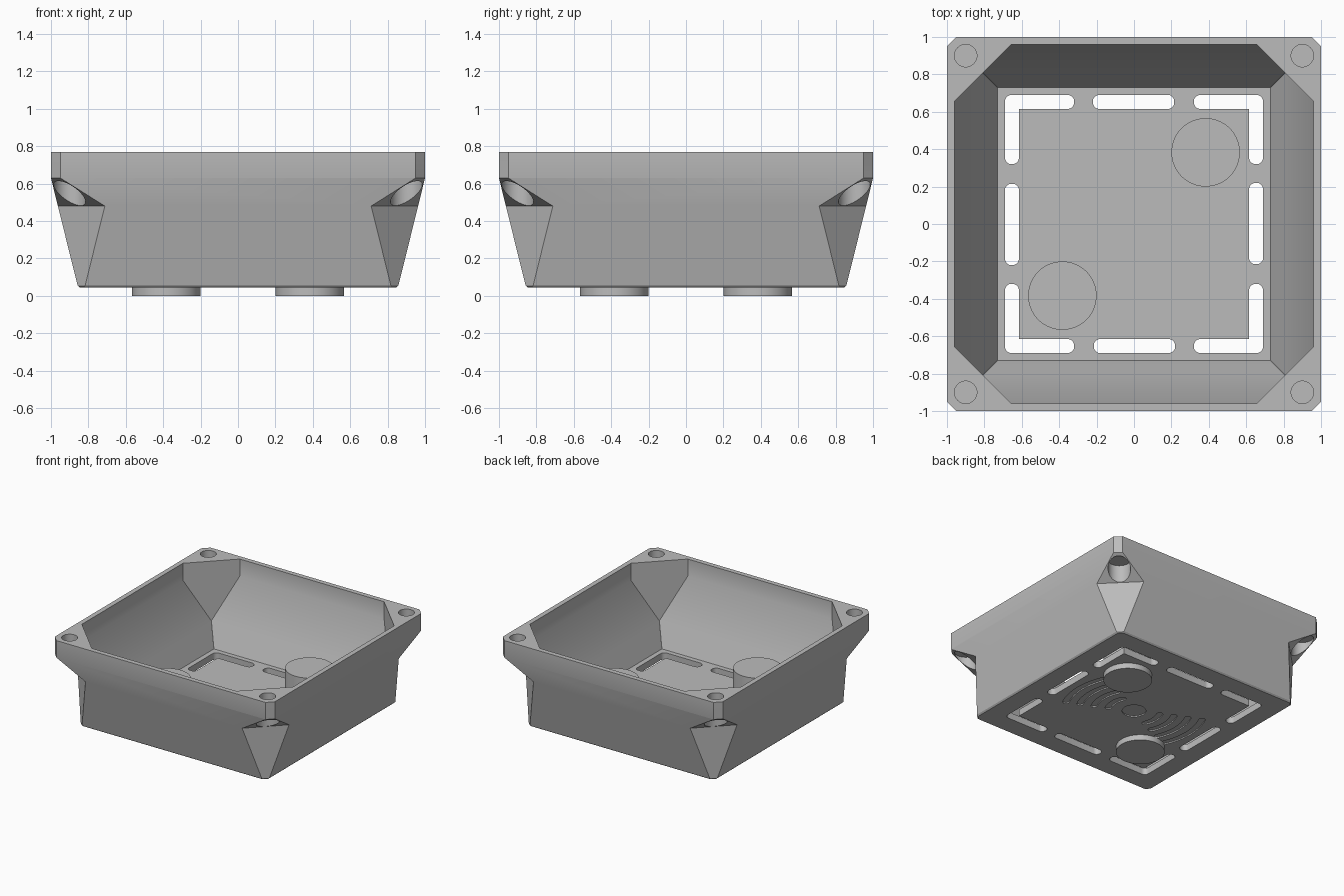
import bpy, bmesh, math
from mathutils import Vector

if "Cube" in bpy.data.objects:
    bpy.data.objects.remove(bpy.data.objects["Cube"])

grey = bpy.data.materials.new("plain_grey")
grey.diffuse_color = (0.5, 0.5, 0.5, 1)
grey.use_nodes = True
grey.node_tree.nodes["Principled BSDF"].inputs["Base Color"].default_value = grey.diffuse_color


def make(name, rings):
    """Closed solid lofted through rings of equal point count."""
    bm = bmesh.new()
    vs = [[bm.verts.new(p) for p in r] for r in rings]
    n = len(vs[0])
    for a, b in zip(vs, vs[1:]):
        for i in range(n):
            bm.faces.new((a[i], a[(i + 1) % n], b[(i + 1) % n], b[i]))
    bm.faces.new(vs[0][::-1])
    bm.faces.new(vs[-1])
    bmesh.ops.recalc_face_normals(bm, faces=bm.faces)
    me = bpy.data.meshes.new(name)
    bm.to_mesh(me)
    bm.free()
    ob = bpy.data.objects.new(name, me)
    bpy.context.collection.objects.link(ob)
    me.materials.append(grey)
    return ob


def prism(name, outline, z0, z1):
    return make(name, [[(x, y, z) for x, y in outline] for z in (z0, z1)])


def octagon(h, c, z):
    """Square of half size h with corners cut by c."""
    k = h - c
    return [(k, -h, z), (h, -k, z), (h, k, z), (k, h, z),
            (-k, h, z), (-h, k, z), (-h, -k, z), (-k, -h, z)]


def circle(x, y, r, n=48):
    return [(x + r * math.cos(2 * math.pi * i / n), y + r * math.sin(2 * math.pi * i / n))
            for i in range(n)]


def round_rect(x0, x1, y0, y1, r, n=5):
    pts = []
    for k, (cx, cy) in enumerate([(x1 - r, y1 - r), (x0 + r, y1 - r),
                                  (x0 + r, y0 + r), (x1 - r, y0 + r)]):
        for i in range(n + 1):
            a = math.pi / 2 * (k + i / n)
            pts.append((cx + r * math.cos(a), cy + r * math.sin(a)))
    return pts


def arc_slot(radius, width, span, mid, n=16):
    """Bent slot with round ends, centred on direction mid."""
    w, pts = width / 2, []
    polar = lambda r, a: Vector((r * math.cos(a), r * math.sin(a)))
    a0, a1 = mid - span, mid + span
    for i in range(n + 1):
        pts.append(polar(radius + w, a0 + (a1 - a0) * i / n))
    for i in range(1, 6):
        pts.append(polar(radius, a1) + polar(w, a1 + math.pi * i / 6))
    for i in range(n + 1):
        pts.append(polar(radius - w, a1 + (a0 - a1) * i / n))
    for i in range(1, 6):
        pts.append(polar(radius, a0) + polar(w, a0 + math.pi + math.pi * i / 6))
    return [tuple(p) for p in pts]


def cut(body, cutter):
    mod = body.modifiers.new("cut", 'BOOLEAN')
    mod.operation = 'DIFFERENCE'
    mod.solver = 'EXACT'
    mod.object = cutter
    bpy.context.view_layer.objects.active = body
    bpy.ops.object.modifier_apply(modifier=mod.name)
    bpy.data.objects.remove(cutter)


def spin(pts, k):
    """Quarter turns about the vertical axis."""
    for _ in range(k):
        pts = [(-p[1], p[0], *p[2:]) for p in pts]
    return pts


# Tapered tray with a vertical rim
housing = make("housing", [octagon(0.847, 0.03, 0.045), octagon(0.858, 0.035, 0.056),
                           octagon(1.0, 0.05, 0.63), octagon(1.0, 0.05, 0.77)])

# Hollow inside, its corner webs fading out towards the floor
cut(housing, make("cavity", [octagon(0.73, 0.0004, 0.10), octagon(0.808, 0.0004, 0.28),
                             octagon(0.96, 0.304, 0.63), octagon(0.96, 0.304, 0.85)]))

# Corner pockets with sloping roofs
s = math.sqrt(2)
section = [(1.675 / s, -0.2), (1.675 / s, 0.48), (1.95 / s, 0.63), (1.65, 0.774), (1.65, -0.2)]
for k in range(4):
    ring = lambda t: spin([((d - t) / s, (d + t) / s, z) for d, z in section], k)
    cut(housing, make("pocket", [ring(-0.6), ring(0.6)]))

# Screw holes: narrow from above, wide from below
for sx in (-1, 1):
    for sy in (-1, 1):
        cut(housing, prism("screw_hole", circle(0.9 * sx, 0.9 * sy, 0.06), 0.68, 0.85))
        cut(housing, prism("head_hole", circle(0.9 * sx, 0.9 * sy, 0.085), 0.3, 0.625))

# Floor vents: a straight slot on each side and an angled slot at each corner
for k in range(4):
    for x0, x1 in ((-0.69, -0.32), (-0.22, 0.215), (0.32, 0.69)):
        cut(housing, prism("vent", spin(round_rect(x0, x1, 0.615, 0.69, 0.034), k), -0.1, 0.2))

# Shallow wave grooves and centre disc underneath
cut(housing, prism("disc_groove", circle(0, 0, 0.09), -0.1, 0.055))
for mid in (0, math.pi):
    for r in (0.2, 0.31, 0.42, 0.53):
        cut(housing, prism("wave_groove", arc_slot(r, 0.05, 0.44, mid), -0.1, 0.055))

# Round feet that continue as bosses inside
parts = [housing]
for name, p in (("front_left_foot", -0.383), ("back_right_foot", 0.383)):
    parts.append(prism(name, circle(p, p, 0.183, 64), 0.0, 0.375))

for ob in parts:
    bpy.ops.object.select_all(action='DESELECT')
    ob.select_set(True)
    bpy.context.view_layer.objects.active = ob
    bpy.ops.object.shade_smooth_by_angle(angle=math.radians(30))
